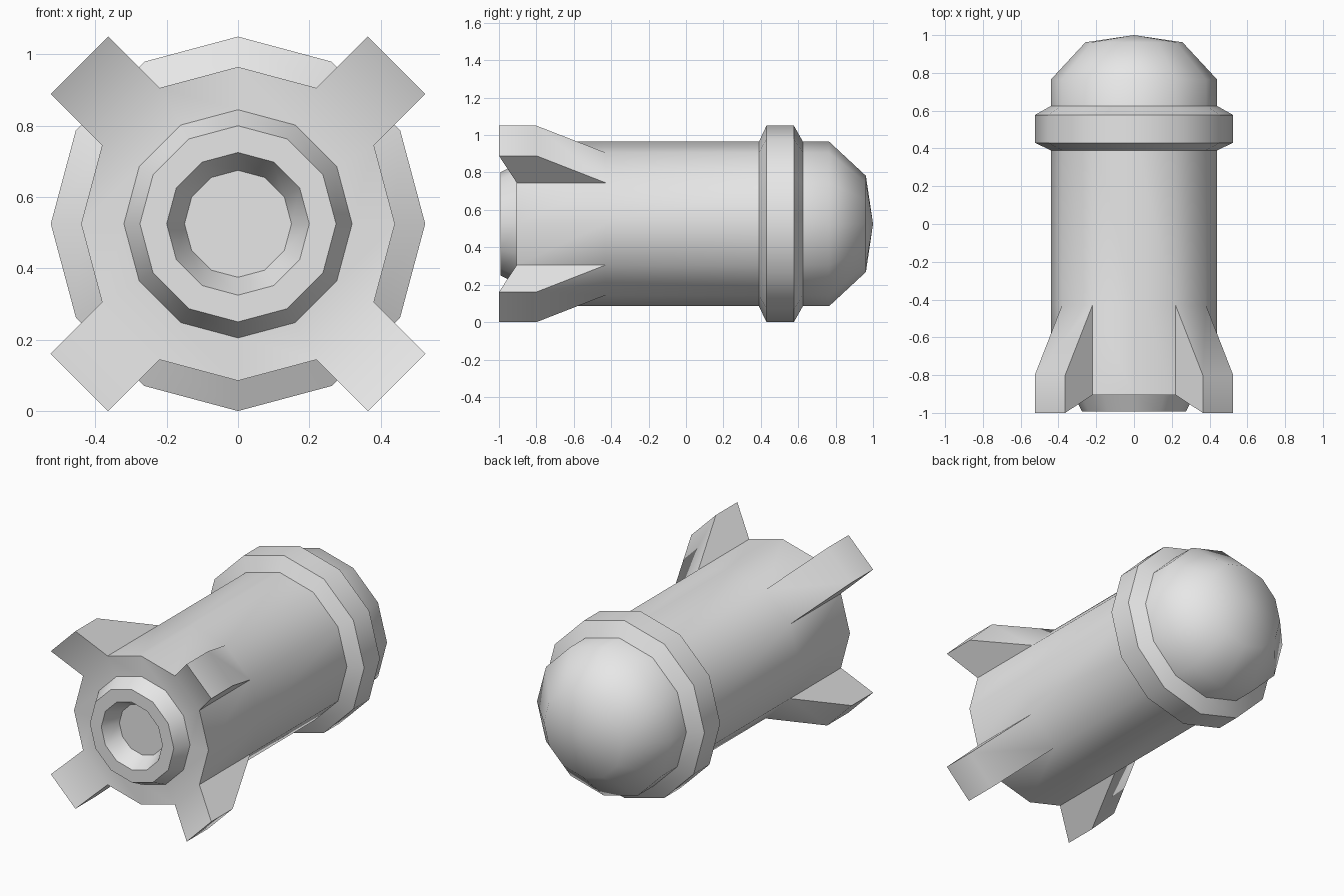
import bpy, bmesh
from math import cos, sin, tau, radians
from mathutils import Vector

SIDES = 12
AXIS_Z = 0.525   # height of the long axis
RADIUS = 0.44    # main body radius

cube = bpy.data.objects.get("Cube")
if cube:
    bpy.data.objects.remove(cube, do_unlink=True)

grey = bpy.data.materials.new("light_grey")
grey.use_nodes = True
grey.diffuse_color = (0.8, 0.8, 0.8, 1)
grey.node_tree.nodes["Principled BSDF"].inputs["Base Color"].default_value = (0.8, 0.8, 0.8, 1)


def lathe(profile):
    """Turn a list of (radius, y) points around the long axis."""
    bm = bmesh.new()
    rings = []
    for r, y in profile:
        if r == 0:
            rings.append([bm.verts.new((0, y, AXIS_Z))] * SIDES)
        else:
            rings.append([bm.verts.new((r * cos(tau * k / SIDES), y,
                                        AXIS_Z + r * sin(tau * k / SIDES)))
                          for k in range(SIDES)])
    for a, b in zip(rings, rings[1:]):
        for k in range(SIDES):
            n = (k + 1) % SIDES
            corners = dict.fromkeys((a[k], b[k], b[n], a[n]))
            bm.faces.new(list(corners))
    bm.normal_update()
    return bm


def finish(name, bm):
    mesh = bpy.data.meshes.new(name)
    bm.to_mesh(mesh)
    bm.free()
    mesh.materials.append(grey)
    mesh.shade_smooth()
    mesh.set_sharp_from_angle(angle=radians(50))
    obj = bpy.data.objects.new(name, mesh)
    bpy.context.scene.collection.objects.link(obj)


# Body, with four fins pulled out of its diagonal sides
body = lathe([(0.32, -0.905), (RADIUS, -0.905), (RADIUS, -0.43), (RADIUS, 0.5)])
diagonal = [f for f in body.faces
            if f.calc_center_median().y < -0.5
            and abs(f.normal.y) < 0.1
            and abs(abs(f.normal.x) - abs(f.normal.z)) < 0.1]
for face in diagonal:
    normal = Vector(face.normal)
    result = bmesh.ops.extrude_face_region(body, geom=[face])
    if face.is_valid:
        bmesh.ops.delete(body, geom=[face], context='FACES_ONLY')
    for v in result["geom"]:
        if isinstance(v, bmesh.types.BMVert):
            v.co += normal * 0.204
            v.co.y = -1.0 if v.co.y < -0.6 else -0.8
bmesh.ops.recalc_face_normals(body, faces=body.faces)
finish("body_with_fins", body)

# Raised collar with bevelled edges
finish("collar", lathe([(RADIUS, 0.39), (0.525, 0.43), (0.525, 0.577), (RADIUS, 0.625)]))

# Rounded nose
finish("nose_dome", lathe([(RADIUS, 0.5), (RADIUS, 0.765), (0.257, 0.962), (0, 1.0)]))

# Hollow exhaust nozzle
finish("nozzle", lathe([(0, -0.895), (0.15, -0.895), (0.2, -0.993),
                        (0.275, -0.993), (0.32, -0.905)]))
